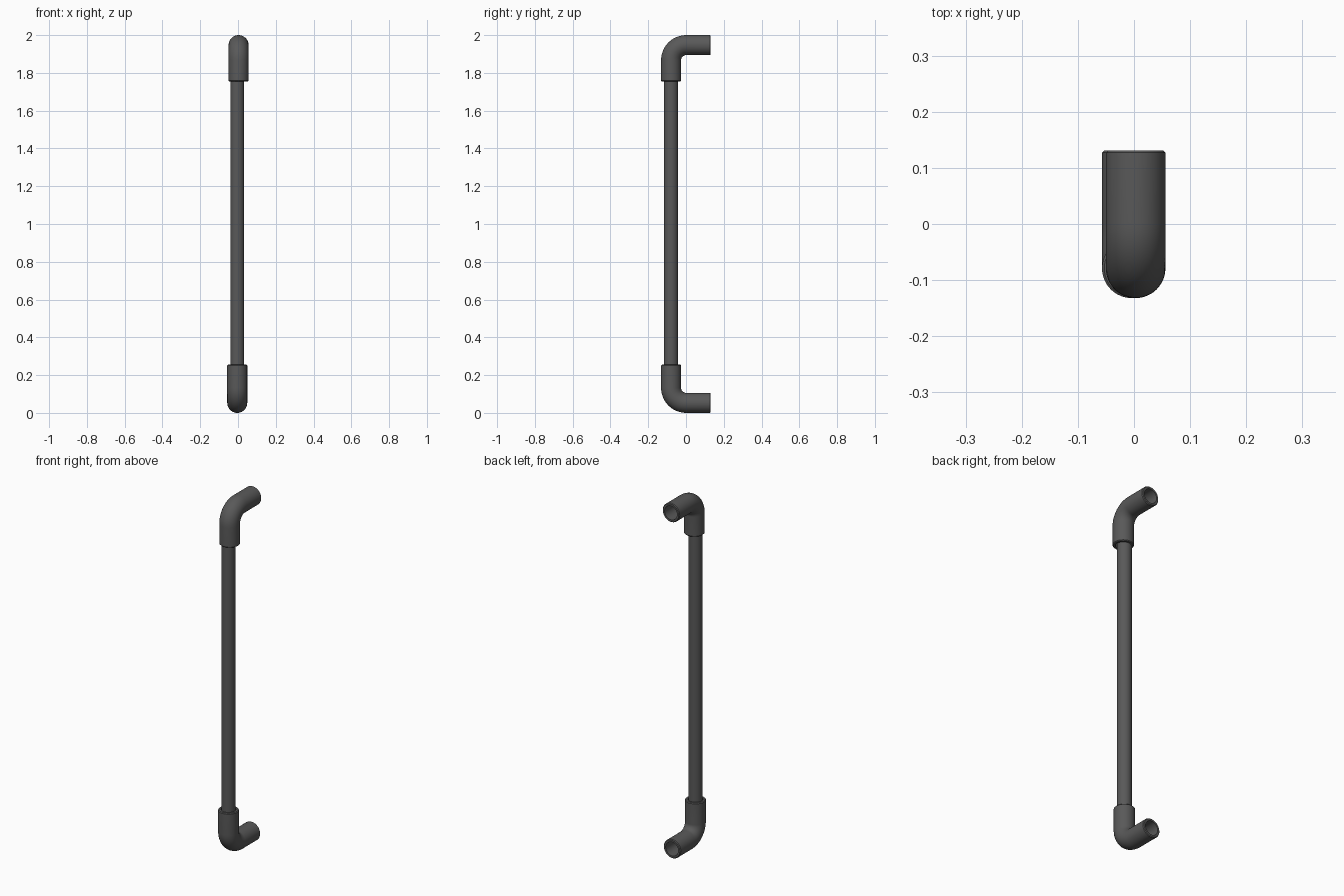
import bpy, bmesh, math
from mathutils import Vector

if "Cube" in bpy.data.objects:
    bpy.data.objects.remove(bpy.data.objects["Cube"], do_unlink=True)

# Single dark grey plastic
GREY = (0.1, 0.1, 0.1, 1)
mat = bpy.data.materials.new("dark_grey")
mat.use_nodes = True
mat.diffuse_color = GREY
bsdf = mat.node_tree.nodes["Principled BSDF"]
bsdf.inputs["Base Color"].default_value = GREY
bsdf.inputs["Roughness"].default_value = 0.6

SIDES = 48
PIPE_Y = -0.079      # axis of the upright
OUTER, BORE = 0.053, 0.039
BEND = 0.08          # centreline radius of the elbow
LIP = 0.004          # chamfer on the socket rims


def finish(obj):
    obj.data.materials.append(mat)
    bpy.ops.object.select_all(action='DESELECT')
    obj.select_set(True)
    bpy.context.view_layer.objects.active = obj
    bpy.ops.object.shade_smooth_by_angle(angle=math.radians(35))


def elbow(name, x, arm_z, socket_z, arm_y):
    """Hollow elbow: upright socket, quarter bend, arm towards the back."""
    s = 1 if arm_z > socket_z else -1
    centre = Vector((x, PIPE_Y + BEND, arm_z - s * BEND))
    socket_len = abs(centre.z - socket_z)
    arm_len = arm_y - centre.y

    # stations along the centreline: (bend angle, offset along the tangent)
    bend = [(math.pi / 2 * i / 12, 0) for i in range(13)]
    start, end = (0, -socket_len), (math.pi / 2, arm_len)
    start_in, end_in = (0, -socket_len + LIP), (math.pi / 2, arm_len - LIP)
    path = [(start, OUTER - LIP), (start_in, OUTER)]
    path += [(p, OUTER) for p in bend]
    path += [(end_in, OUTER), (end, OUTER - LIP), (end, BORE)]
    path += [(p, BORE) for p in reversed(bend)]
    path += [(start, BORE)]

    bm = bmesh.new()
    rings = []
    for (a, along), r in path:
        out = Vector((0, -math.cos(a), s * math.sin(a)))
        tangent = Vector((0, math.sin(a), s * math.cos(a)))
        c = centre + out * BEND + tangent * along
        ring = []
        for k in range(SIDES):
            t = 2 * math.pi * k / SIDES
            ring.append(bm.verts.new(c + r * (out * math.cos(t) + Vector((math.sin(t), 0, 0)))))
        rings.append(ring)
    for i, ring in enumerate(rings):
        nxt = rings[(i + 1) % len(rings)]
        for k in range(SIDES):
            j = (k + 1) % SIDES
            bm.faces.new((ring[k], ring[j], nxt[j], nxt[k]))
    bmesh.ops.recalc_face_normals(bm, faces=bm.faces)
    mesh = bpy.data.meshes.new(name)
    bm.to_mesh(mesh)
    bm.free()
    obj = bpy.data.objects.new(name, mesh)
    bpy.context.collection.objects.link(obj)
    finish(obj)


# Elbow fittings at both ends
elbow("upper_elbow", 0.003, 1.947, 1.755, 0.131)
elbow("lower_elbow", -0.004, 0.053, 0.255, 0.131)

# Upright pipe, seated inside both sockets
bottom, top = 0.15, 1.85
bpy.ops.mesh.primitive_cylinder_add(vertices=SIDES, radius=0.037, depth=top - bottom,
                                    location=(-0.004, PIPE_Y, (top + bottom) / 2))
pipe = bpy.context.object
pipe.name = "upright_pipe"
finish(pipe)
